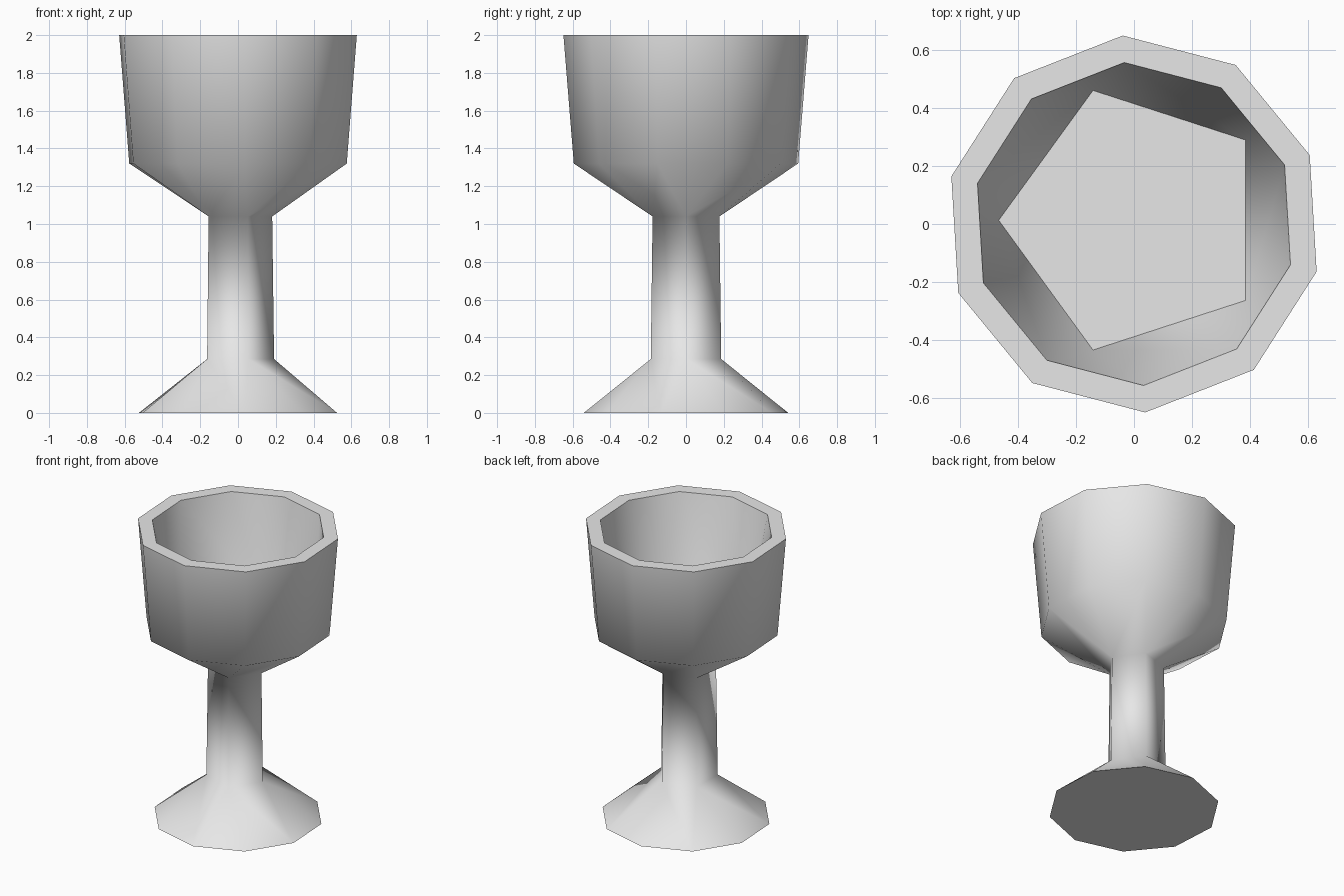
import bpy
import bmesh
from math import cos, sin, radians

cube = bpy.data.objects.get("Cube")
if cube:
    bpy.data.objects.remove(cube, do_unlink=True)

# Plain grey
grey = bpy.data.materials.new("light_grey")
grey.use_nodes = True
colour = (0.8, 0.8, 0.8, 1)
grey.diffuse_color = colour
grey.node_tree.nodes["Principled BSDF"].inputs["Base Color"].default_value = colour

bm = bmesh.new()


def ring(sides, radius, z, start, x=0, y=0):
    step = 360 / sides
    angles = [radians(start + step * i) for i in range(sides)]
    return [bm.verts.new((x + radius * cos(a), y + radius * sin(a), z)) for a in angles]


def loft(lower, upper):
    """Join two rings of equal size with diagonally split quads."""
    n = len(lower)
    for i in range(n):
        j = (i + 1) % n
        bm.faces.new((lower[i], lower[j], upper[i]))
        bm.faces.new((lower[j], upper[j], upper[i]))


def fan_loft(five, ten):
    """Join a pentagon to a decagon whose first vertex lies just before the pentagon's."""
    for i in range(5):
        p, q = five[i], five[(i + 1) % 5]
        a, b, c = (ten[(2 * i + k) % 10] for k in range(3))
        bm.faces.new((p, a, b))
        bm.faces.new((p, b, c))
        bm.faces.new((p, c, q))


# Decagons start here so that each pentagon corner sits between two corners
TURN = -14.6

# Outer shell: foot, stem, bowl
foot = ring(10, 0.542, 0, TURN)
stem_low = ring(5, 0.196, 0.285, 0, x=-0.005)
stem_high = ring(5, 0.186, 1.04, 0, x=-0.005)
bowl_low = ring(10, 0.595, 1.32, TURN)
rim_outer = ring(10, 0.65, 2, TURN)
fan_loft(stem_low, foot)
loft(stem_low, stem_high)
fan_loft(stem_high, bowl_low)
loft(bowl_low, rim_outer)

# Rim and hollow inside
rim_inner = ring(10, 0.557, 2, TURN + 36)
for i in range(10):
    j = (i + 1) % 10
    bm.faces.new((rim_outer[j], rim_outer[(i + 2) % 10], rim_inner[j], rim_inner[i]))
floor = ring(5, 0.47, 1.36, 36, x=0.004, y=0.013)
fan_loft(floor, rim_inner)

# Flat caps
bowl_floor = bm.faces.new(floor)
underside = bm.faces.new(foot)

bmesh.ops.recalc_face_normals(bm, faces=bm.faces)

# Smooth all over, with sharp rim, floor and foot edges
for face in bm.faces:
    face.smooth = True
for edge in bm.edges:
    at_rim = all(v.co.z > 1.99 for v in edge.verts)
    at_cap = bowl_floor in edge.link_faces or underside in edge.link_faces
    edge.smooth = not (at_rim or at_cap)

mesh = bpy.data.meshes.new("goblet")
bm.to_mesh(mesh)
bm.free()
mesh.materials.append(grey)
goblet = bpy.data.objects.new("goblet", mesh)
bpy.context.scene.collection.objects.link(goblet)
